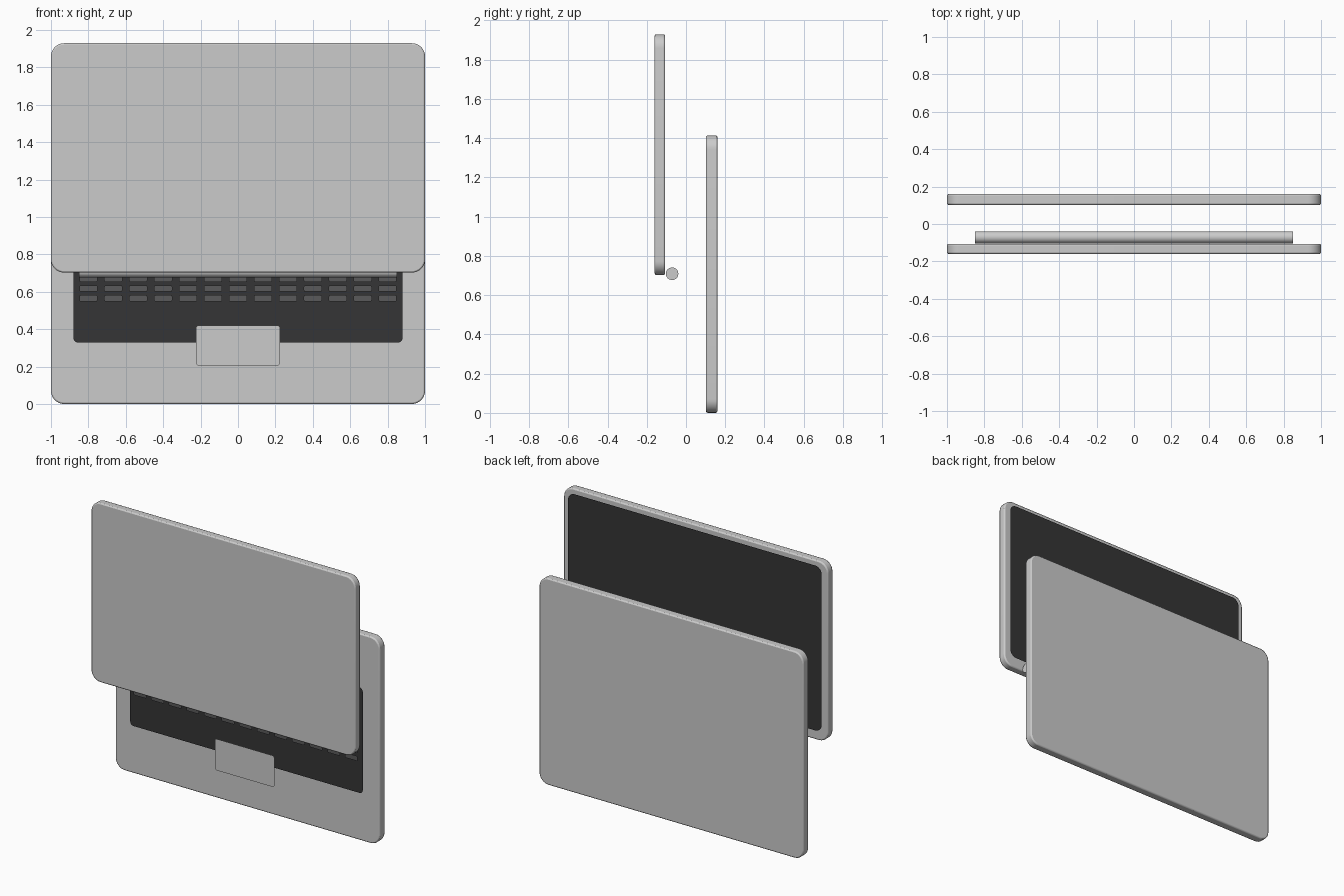
import bpy, bmesh, math
from math import pi, cos, sin

if "Cube" in bpy.data.objects:
    bpy.data.objects.remove(bpy.data.objects["Cube"])


def material(name, value):
    m = bpy.data.materials.new(name)
    m.diffuse_color = (value, value, value * 1.03, 1)
    m.use_nodes = True
    m.node_tree.nodes["Principled BSDF"].inputs["Base Color"].default_value = m.diffuse_color
    return m


dark = material("dark_panel", 0.035)
key_grey = material("key_grey", 0.1)


def rounded_outline(cx, cz, w, h, r, n):
    """Rounded rectangle in the XZ plane, wound so its normal faces -y."""
    pts = []
    for i, (sx, sz) in enumerate([(1, 1), (-1, 1), (-1, -1), (1, -1)]):
        for k in range(n + 1):
            a = pi / 2 * (i + k / n)
            pts.append((cx + sx * (w / 2 - r) + r * cos(a),
                        cz + sz * (h / 2 - r) + r * sin(a)))
    return pts


def finish(name, bm, mat=None):
    me = bpy.data.meshes.new(name)
    bm.to_mesh(me)
    bm.free()
    ob = bpy.data.objects.new(name, me)
    bpy.context.collection.objects.link(ob)
    if mat:
        me.materials.append(mat)
    return ob


def smooth(ob):
    bpy.ops.object.select_all(action='DESELECT')
    ob.select_set(True)
    bpy.context.view_layer.objects.active = ob
    bpy.ops.object.shade_smooth_by_angle(angle=math.radians(35))


def sheet(bm, y, facing, *outline):
    pts = rounded_outline(*outline)
    f = bm.faces.new([bm.verts.new((x, y, z)) for x, z in pts])
    f.normal_update()
    if f.normal.y * facing < 0:
        f.normal_flip()


def panel(name, y, facing, mat, *outline):
    bm = bmesh.new()
    sheet(bm, y, facing, *outline)
    return finish(name, bm, mat)


def slab(name, y0, y1, cz, w, h, r):
    """Rounded plate with softened rims."""
    bm = bmesh.new()
    sheet(bm, y0, -1, 0, cz, w, h, r, 8)
    ext = bmesh.ops.extrude_face_region(bm, geom=bm.faces[:], use_keep_orig=True)
    bmesh.ops.translate(bm, vec=(0, y1 - y0, 0),
                        verts=[v for v in ext['geom'] if isinstance(v, bmesh.types.BMVert)])
    bmesh.ops.recalc_face_normals(bm, faces=bm.faces[:])
    ob = finish(name, bm)
    bev = ob.modifiers.new("rim", 'BEVEL')
    bev.width = 0.008
    bev.segments = 2
    bev.limit_method = 'ANGLE'
    bev.angle_limit = math.radians(40)
    smooth(ob)


# Main plates
slab("base", 0.102, 0.16, 0.707, 2.0, 1.413, 0.07)
slab("lid", -0.16, -0.106, 1.316, 2.0, 1.226, 0.07)

# Floating flat panels
panel("screen", -0.096, 1, dark, 0, 1.334, 1.92, 1.128, 0.05, 8)
panel("keyboard_bed", 0.092, -1, dark, 0, 0.69, 1.76, 0.722, 0.025, 6)
panel("trackpad", 0.072, -1, None, 0, 0.313, 0.45, 0.215, 0.015, 5)

# Keys: four rows of thirteen
bm = bmesh.new()
for row in range(4):
    for col in range(13):
        sheet(bm, 0.082, -1, -0.8 + col * 1.6 / 12, 0.565 + row * 0.0525, 0.097, 0.034, 0.008, 3)
finish("keys", bm, key_grey)

# Hinge barrel
bpy.ops.mesh.primitive_cylinder_add(vertices=32, radius=0.032, depth=1.7,
                                    location=(0, -0.071, 0.709), rotation=(0, pi / 2, 0))
hinge = bpy.context.object
hinge.name = "hinge"
smooth(hinge)
